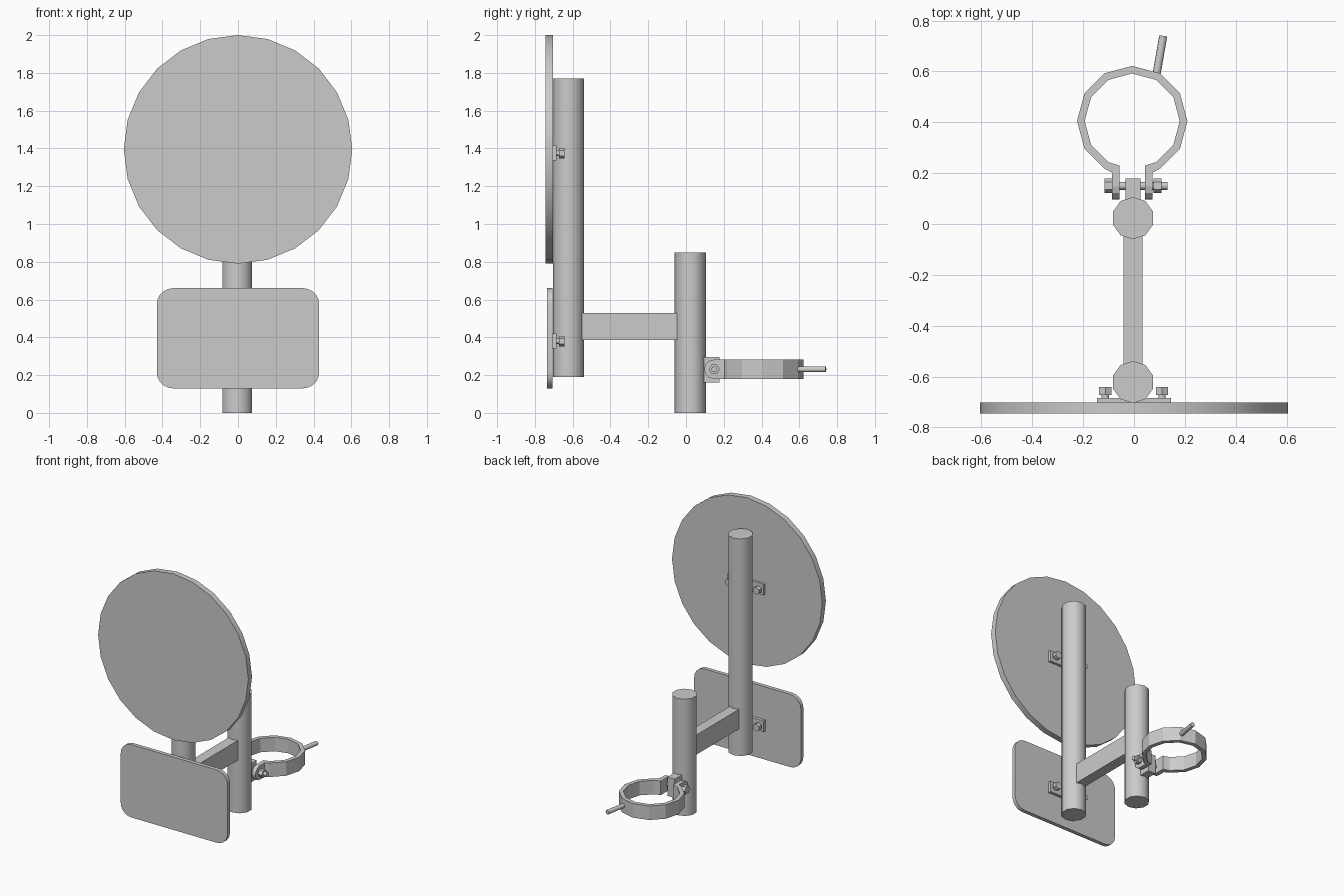
import bpy, bmesh
from math import sin, cos, radians
from mathutils import Vector, Matrix

if "Cube" in bpy.data.objects:
    bpy.data.objects.remove(bpy.data.objects["Cube"], do_unlink=True)

grey = bpy.data.materials.new("galvanised_grey")
grey.use_nodes = True
grey.diffuse_color = (0.6, 0.6, 0.6, 1)
grey.node_tree.nodes["Principled BSDF"].inputs["Base Color"].default_value = (0.6, 0.6, 0.6, 1)


def finish(name, bm, smooth=False):
    bmesh.ops.recalc_face_normals(bm, faces=bm.faces[:])
    mesh = bpy.data.meshes.new(name)
    bm.to_mesh(mesh)
    bm.free()
    mesh.materials.append(grey)
    obj = bpy.data.objects.new(name, mesh)
    bpy.context.collection.objects.link(obj)
    if smooth:
        bpy.ops.object.select_all(action='DESELECT')
        obj.select_set(True)
        bpy.context.view_layer.objects.active = obj
        bpy.ops.object.shade_smooth_by_angle(angle=radians(40))
    return obj


def rod(name, start, end, radius, sides, smooth=False):
    """Prism running from start to end."""
    a, b = Vector(start), Vector(end)
    turn = Vector((0, 0, 1)).rotation_difference(b - a).to_matrix().to_4x4()
    bm = bmesh.new()
    bmesh.ops.create_cone(bm, cap_ends=True, segments=sides, radius1=radius,
                          radius2=radius, depth=(b - a).length,
                          matrix=Matrix.Translation((a + b) / 2) @ turn)
    return finish(name, bm, smooth)


def box(name, low, high, corner=0):
    """Box between two corners; corner rounds the edges that run along y."""
    low, high = Vector(low), Vector(high)
    bm = bmesh.new()
    bmesh.ops.create_cube(bm, size=1)
    bmesh.ops.scale(bm, vec=high - low, verts=bm.verts[:])
    bmesh.ops.translate(bm, vec=(low + high) / 2, verts=bm.verts[:])
    if corner:
        edges = [e for e in bm.edges if abs(e.verts[0].co.y - e.verts[1].co.y) > 1e-4]
        bmesh.ops.bevel(bm, geom=edges, offset=corner, segments=5,
                        profile=0.5, affect='EDGES')
    return finish(name, bm, corner > 0)


MID = -0.004      # centre of the posts
POST = 0.083      # post radius

# Sign faces
rod("round_sign", (0, -0.703, 1.395), (0, -0.745, 1.395), 0.605, 24, True)
box("lower_sign", (-0.43, -0.735, 0.13), (0.43, -0.707, 0.66), 0.085)

# Posts and the arm between them
rod("sign_post", (MID, -0.622, 0.19), (MID, -0.622, 1.77), POST, 10, True)
rod("rear_post", (MID, 0.023, 0), (MID, 0.023, 0.85), POST, 10, True)
box("arm", (MID - 0.038, -0.56, 0.387), (MID + 0.038, -0.04, 0.53))

# Mounting strips with a bolt either side of the sign post
for label, z in (("upper", 1.375), ("lower", 0.38)):
    box(label + "_bracket", (-0.145, -0.708, z - 0.04), (0.145, -0.685, z + 0.04))
    for side, x in (("right", -0.113), ("left", 0.11)):
        rod(f"{label}_{side}_bolt", (x, -0.69, z), (x, -0.645, z), 0.015, 10, True)
        rod(f"{label}_{side}_nut", (x, -0.672, z), (x, -0.642, z), 0.028, 6)

# Clamp band: an open ring whose ends turn forward into two ears
RING_X, RING_Y, Z0, Z1, EAR_Y = -0.007, 0.405, 0.18, 0.282, 0.147
outer, inner = [], []
for deg in range(-60, 241, 30):
    d = Vector((cos(radians(deg)), sin(radians(deg))))
    outer.append(d * 0.217)
    inner.append(d * 0.187)


def ear_ends(points, x, y):
    tip = EAR_Y - RING_Y
    right = [Vector((x, tip)), Vector((x, y - RING_Y))]
    left = [Vector((-p.x, p.y)) for p in reversed(right)]
    return right + points + left


outer = ear_ends(outer, 0.08, 0.203)
inner = ear_ends(inner, 0.05, 0.23)
bm = bmesh.new()
rows = [[bm.verts.new((p.x + RING_X, p.y + RING_Y, Z0)) for p in line]
        for line in (outer, inner)]
for i in range(len(outer) - 1):
    bm.faces.new((rows[0][i], rows[0][i + 1], rows[1][i + 1], rows[1][i]))
top = bmesh.ops.extrude_face_region(bm, geom=bm.faces[:])
bmesh.ops.translate(bm, vec=(0, 0, Z1 - Z0),
                    verts=[g for g in top["geom"] if isinstance(g, bmesh.types.BMVert)])
finish("clamp_band", bm)

# Rounded ear tips, centre tab, clamp bolt and handle
ZC = (Z0 + Z1) / 2
for side, s in (("right", -1), ("left", 1)):
    rod(side + "_ear_tip", (RING_X + s * 0.05, EAR_Y, ZC),
        (RING_X + s * 0.08, EAR_Y, ZC), 0.051, 12)
box("clamp_tab", (MID - 0.03, 0.09, 0.16), (MID + 0.03, 0.178, 0.297))
rod("clamp_bolt", (-0.1, 0.15, ZC), (0.132, 0.15, ZC), 0.016, 10, True)
rod("clamp_bolt_head", (-0.117, 0.15, ZC), (-0.086, 0.15, ZC), 0.029, 6)
rod("clamp_nut", (0.077, 0.15, ZC), (0.108, 0.15, ZC), 0.029, 6)
rod("clamp_handle", (0.088, 0.585, ZC), (0.115, 0.74, ZC), 0.016, 10, True)
